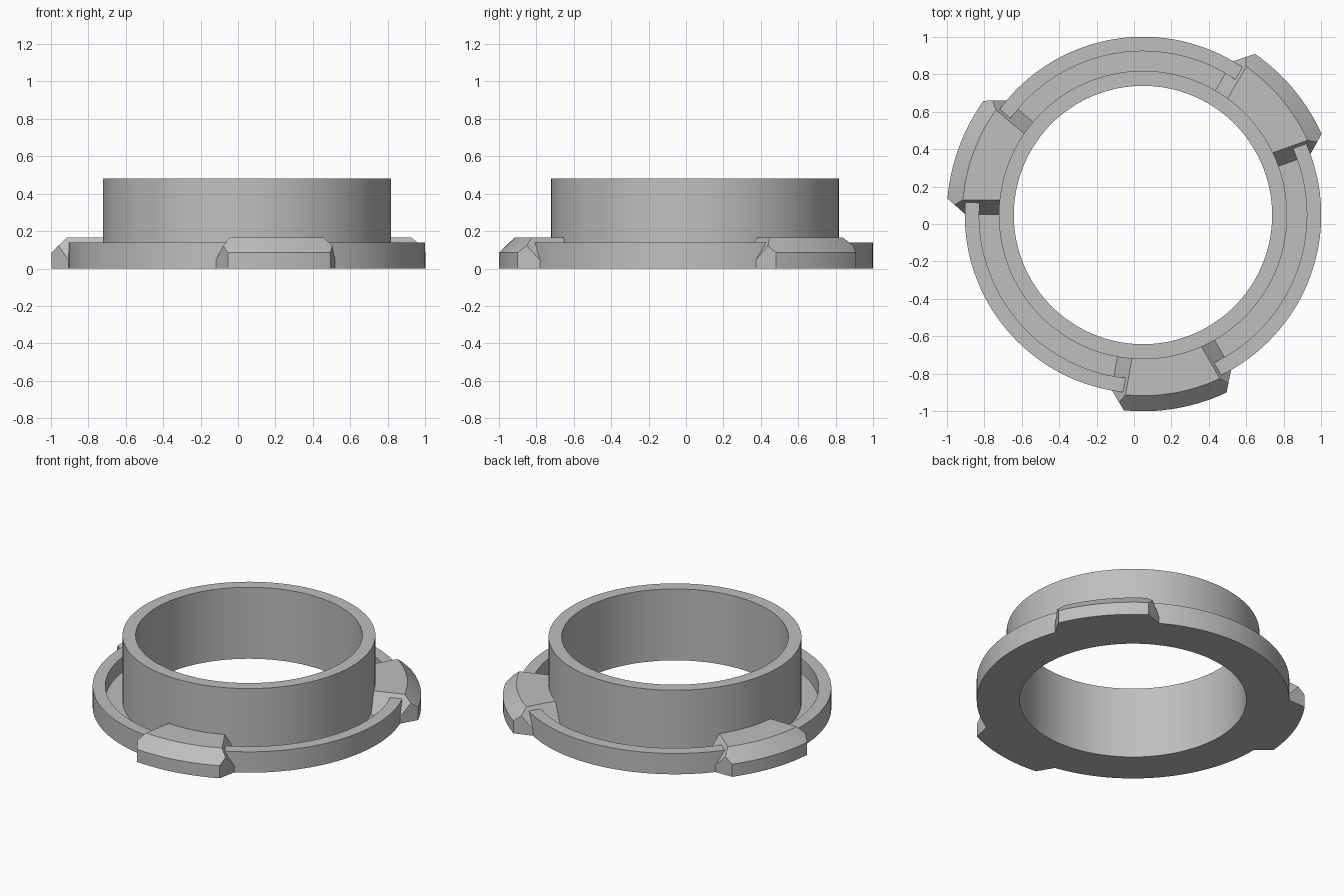
import bpy, bmesh
from math import radians, sin, cos
from mathutils import Vector

cube = bpy.data.objects.get("Cube")
if cube:
    bpy.data.objects.remove(cube, do_unlink=True)

CENTRE = Vector((0.048, 0.048, 0))
TUBE_IN, TUBE_OUT, RIM_IN, RIM_OUT, LUG_OUT = 0.69, 0.77, 0.875, 0.952, 1.048
FLOOR, RIM_TOP, LUG_TOP, TUBE_TOP = 0.04, 0.14, 0.165, 0.48

grey = bpy.data.materials.new("plain grey")
grey.use_nodes = True
colour = (0.52, 0.52, 0.52, 1)
grey.diffuse_color = colour
grey.node_tree.nodes["Principled BSDF"].inputs["Base Color"].default_value = colour


def polar(r, degrees, z=0):
    a = radians(degrees)
    return Vector((r * cos(a), r * sin(a), z))


def sweep(profile, start, end, steps):
    """Turn an (r, z) outline about the z axis; a full turn closes on itself."""
    bm = bmesh.new()
    full = end - start == 360
    rings = [[bm.verts.new(polar(r, start + (end - start) * i / steps, z)) for r, z in profile]
             for i in range(steps if full else steps + 1)]
    pairs = list(zip(rings, rings[1:])) + ([(rings[-1], rings[0])] if full else [])
    n = len(profile)
    for a, b in pairs:
        for j in range(n):
            k = (j + 1) % n
            bm.faces.new((a[j], a[k], b[k], b[j]))
    if not full:
        bm.faces.new(rings[0])
        bm.faces.new(rings[-1])
    bmesh.ops.recalc_face_normals(bm, faces=bm.faces)
    return bm


def cut(bm, point, normal):
    """Slice away everything on the normal side and close the opening."""
    geom = bm.verts[:] + bm.edges[:] + bm.faces[:]
    res = bmesh.ops.bisect_plane(bm, geom=geom, plane_co=point, plane_no=normal, clear_outer=True)
    edges = [e for e in res["geom_cut"] if isinstance(e, bmesh.types.BMEdge)]
    bmesh.ops.contextual_create(bm, geom=edges)
    bmesh.ops.recalc_face_normals(bm, faces=bm.faces)


def finish(bm, name, turn=0):
    mesh = bpy.data.meshes.new(name)
    bm.to_mesh(mesh)
    bm.free()
    mesh.materials.append(grey)
    obj = bpy.data.objects.new(name, mesh)
    obj.location = CENTRE
    obj.rotation_euler.z = radians(turn)
    bpy.context.collection.objects.link(obj)
    bpy.ops.object.select_all(action="DESELECT")
    obj.select_set(True)
    bpy.context.view_layer.objects.active = obj
    bpy.ops.object.shade_smooth_by_angle(angle=radians(25))


# Tube with a grooved flange round its foot
finish(sweep([(TUBE_IN, 0), (RIM_OUT, 0), (RIM_OUT, RIM_TOP), (RIM_IN, RIM_TOP),
              (RIM_IN, FLOOR), (TUBE_OUT, FLOOR), (TUBE_OUT, TUBE_TOP),
              (TUBE_IN, TUBE_TOP)], 0, 360, 144), "flanged_tube")

# Three locking lugs with a bevelled outer edge and ramped ends
LUG = [(0.73, 0), (LUG_OUT, 0), (LUG_OUT, 0.085), (0.965, LUG_TOP), (0.73, LUG_TOP)]
RAMP_RUN = 0.078
for index, turn in enumerate((-80.2, 39.8, 159.8)):
    bm = sweep(LUG, -25, 25, 24)
    for side in (-1, 1):
        # Ramp falling from the lug top to the groove floor
        along = polar(1, side * 20)
        outward = Vector((-along.y, along.x, 0)) * side
        cut(bm, along + Vector((0, 0, FLOOR)),
            outward * (LUG_TOP - FLOOR) + Vector((0, 0, RAMP_RUN)))
        # Slanted end wall outside the rim
        inner, outer = polar(RIM_OUT, side * 19.8), polar(LUG_OUT, side * 15.4)
        d = outer - inner
        cut(bm, inner, Vector((-d.y, d.x, 0)) * side)
    finish(bm, f"lug_{index + 1}", turn)
